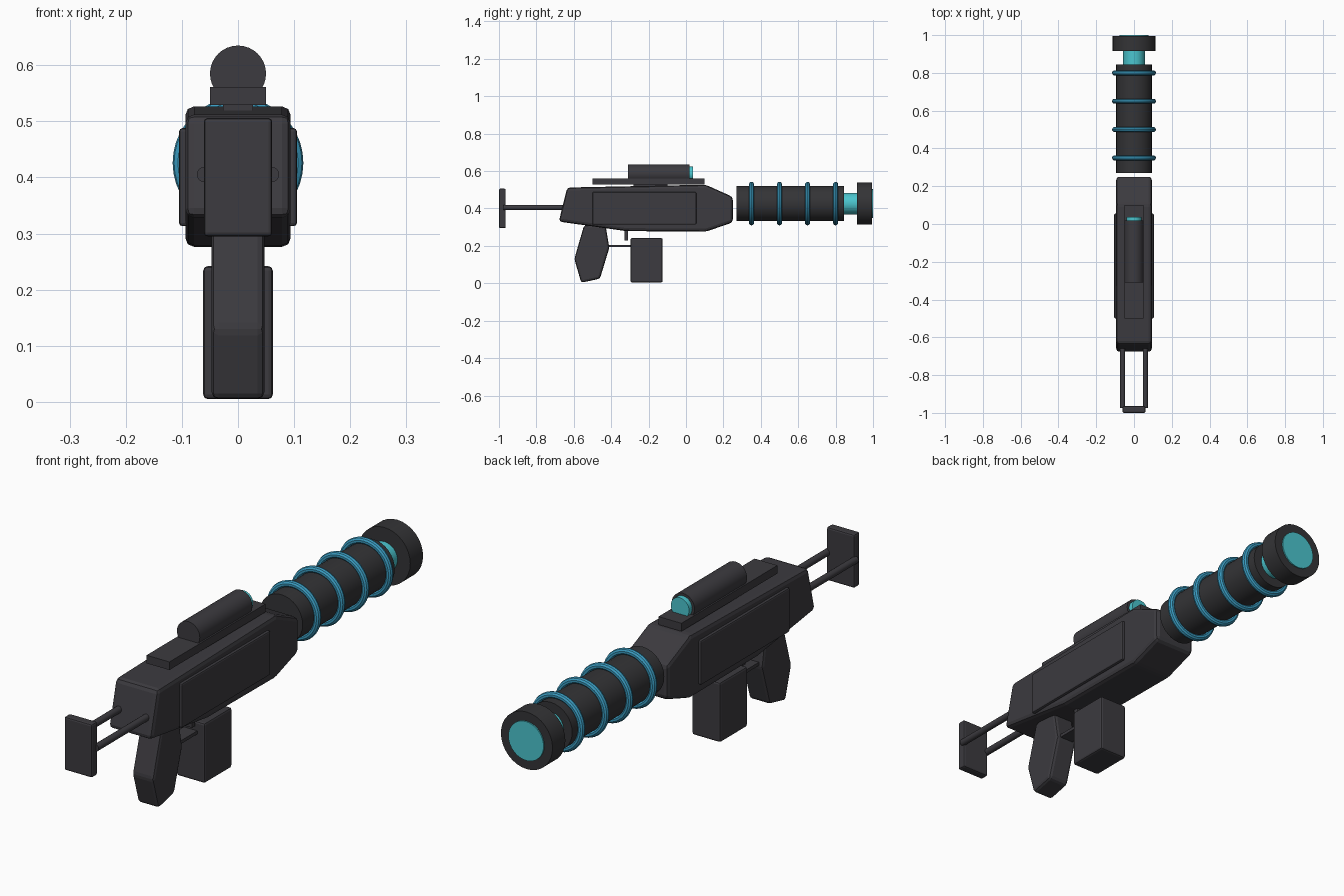
import bpy, bmesh, math
from mathutils import Matrix

if "Cube" in bpy.data.objects:
    bpy.data.objects.remove(bpy.data.objects["Cube"])


def material(name, rgb):
    m = bpy.data.materials.new(name)
    m.diffuse_color = (*rgb, 1)
    m.use_nodes = True
    m.node_tree.nodes["Principled BSDF"].inputs["Base Color"].default_value = m.diffuse_color
    return m


CHARCOAL = material("charcoal", (0.045, 0.043, 0.050))
BLACK = material("barrel_black", (0.034, 0.034, 0.037))
BLUE = material("ring_blue", (0.042, 0.33, 0.53))
TEAL = material("glow_teal", (0.07, 0.56, 0.62))


def finish(name, bm, mat, bevel=0, smooth=False):
    bmesh.ops.recalc_face_normals(bm, faces=bm.faces)
    mesh = bpy.data.meshes.new(name)
    bm.to_mesh(mesh)
    bm.free()
    ob = bpy.data.objects.new(name, mesh)
    bpy.context.collection.objects.link(ob)
    mesh.materials.append(mat)
    if bevel:
        mod = ob.modifiers.new("rounded_edges", 'BEVEL')
        mod.width, mod.segments = bevel, 2
        mod.limit_method = 'ANGLE'
        mod.angle_limit = math.radians(12)
    if smooth:
        bpy.ops.object.select_all(action='DESELECT')
        ob.select_set(True)
        bpy.context.view_layer.objects.active = ob
        bpy.ops.object.shade_smooth_by_angle(angle=math.radians(35))
    return ob


def slab(name, profile, x0, x1, mat, bevel=0):
    """Side profile of (y, z) points, extruded along x."""
    bm = bmesh.new()
    a = [bm.verts.new((x0, y, z)) for y, z in profile]
    b = [bm.verts.new((x1, y, z)) for y, z in profile]
    n = len(profile)
    bm.faces.new(a)
    bm.faces.new(b)
    for i in range(n):
        j = (i + 1) % n
        bm.faces.new((a[i], a[j], b[j], b[i]))
    return finish(name, bm, mat, bevel)


def box(name, x0, x1, y0, y1, z0, z1, mat, bevel=0):
    return slab(name, [(y0, z0), (y1, z0), (y1, z1), (y0, z1)], x0, x1, mat, bevel)


def rod(name, x, z, y0, y1, r, mat, sides=32):
    """Cylinder lying along y."""
    bm = bmesh.new()
    bmesh.ops.create_cone(
        bm, cap_ends=True, segments=sides, radius1=r, radius2=r, depth=y1 - y0,
        matrix=Matrix.Translation((x, (y0 + y1) / 2, z)) @ Matrix.Rotation(math.pi / 2, 4, 'X'))
    return finish(name, bm, mat, 0, True)


def ring(name, y, z, major, minor, mat, n=40, m=10):
    bm = bmesh.new()
    rows = []
    for i in range(n):
        a = 2 * math.pi * i / n
        row = []
        for j in range(m):
            b = 2 * math.pi * j / m
            r = major + minor * math.cos(b)
            row.append(bm.verts.new((r * math.cos(a), y + minor * math.sin(b), z + r * math.sin(a))))
        rows.append(row)
    for i in range(n):
        for j in range(m):
            p, q, k = rows[i], rows[(i + 1) % n], (j + 1) % m
            bm.faces.new((p[j], q[j], q[k], p[k]))
    return finish(name, bm, mat, 0, True)


# Main body with raised side panels
slab("body", [(-0.68, 0.33), (-0.32, 0.279), (0.105, 0.276), (0.25, 0.325),
              (0.25, 0.462), (0.105, 0.527), (-0.635, 0.512)], -0.094, 0.094, CHARCOAL, 0.016)
for side, s in (("left", -1), ("right", 1)):
    box(side + "_panel", min(s * 0.07, s * 0.105), max(s * 0.07, s * 0.105),
        -0.5, 0.055, 0.313, 0.488, CHARCOAL, 0.006)
    rod(side + "_stock_rod", s * 0.06, 0.405, -0.975, -0.6, 0.0135, CHARCOAL, 16)

# Shoulder plate
box("stock_plate", -0.061, 0.061, -1.0, -0.964, 0.295, 0.506, CHARCOAL, 0.007)

# Grip, magazine and trigger
slab("grip", [(-0.545, 0.31), (-0.43, 0.31), (-0.41, 0.19), (-0.46, 0.025),
              (-0.56, 0.003), (-0.597, 0.13)], -0.047, 0.047, CHARCOAL, 0.012)
box("magazine", -0.062, 0.062, -0.297, -0.125, 0.005, 0.242, CHARCOAL, 0.008)
box("trigger_guard", -0.03, 0.03, -0.43, -0.28, 0.193, 0.206, CHARCOAL)
box("trigger_guard_post", -0.03, 0.03, -0.33, -0.31, 0.23, 0.29, CHARCOAL)

# Sight on its rail
box("rail_support", -0.027, 0.027, -0.28, -0.1, 0.5, 0.54, CHARCOAL)
box("sight_rail", -0.05, 0.05, -0.5, 0.1, 0.529, 0.561, CHARCOAL)
rod("sight_tube", 0, 0.585, -0.31, 0.018, 0.05, CHARCOAL)
rod("sight_lens", 0, 0.585, 0.0, 0.038, 0.04, TEAL)

# Barrel, coils and muzzle
AXIS = 0.426
rod("barrel", 0, AXIS, 0.27, 0.845, 0.094, BLACK)
for i in range(4):
    ring(f"coil_{i + 1}", 0.35 + 0.15 * i, AXIS, 0.103, 0.0135, BLUE)
rod("energy_core", 0, AXIS, 0.83, 0.93, 0.057, TEAL)
rod("muzzle", 0, AXIS, 0.915, 0.995, 0.113, BLACK)
rod("muzzle_lens", 0, AXIS, 0.985, 1.0, 0.077, TEAL)
